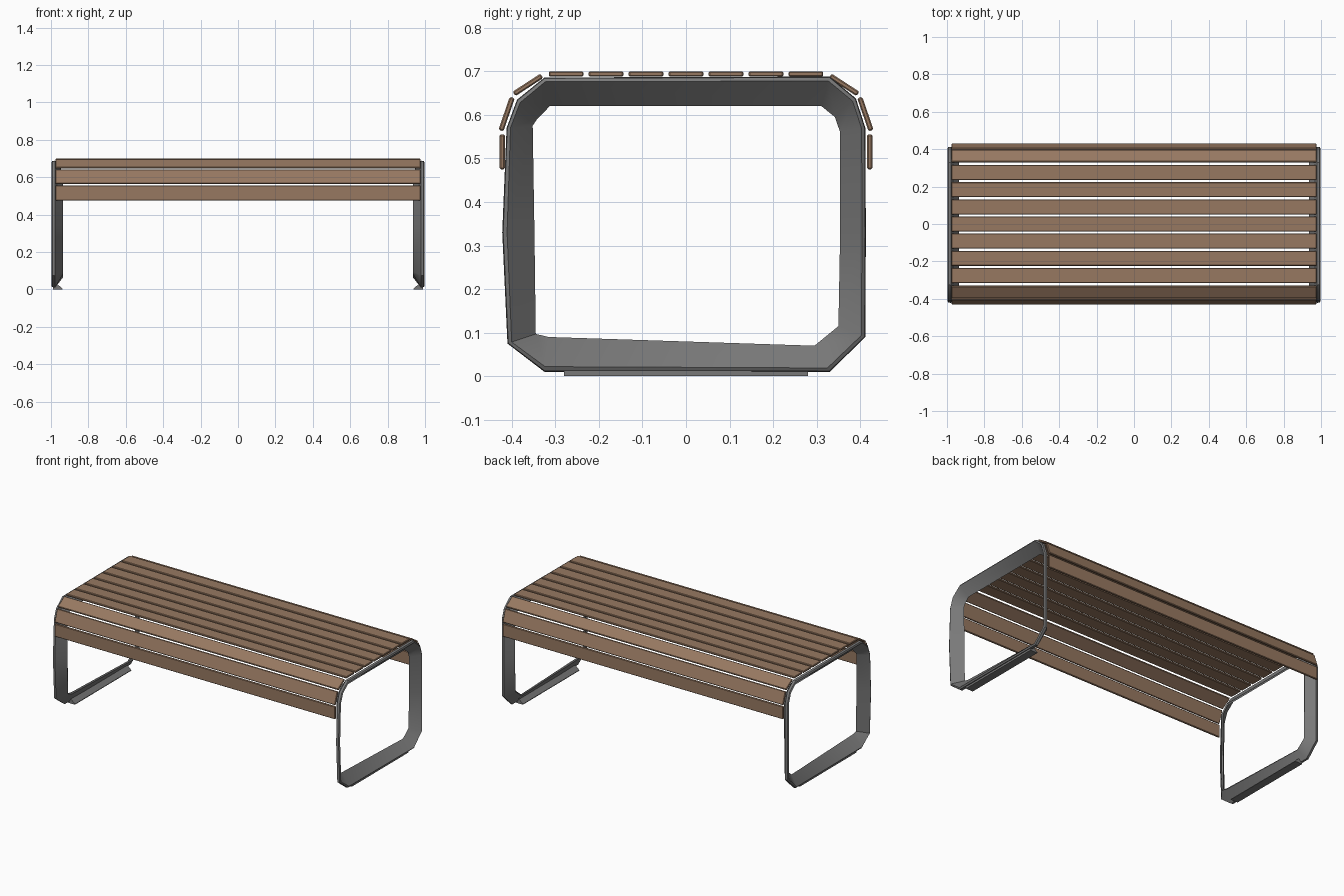
import bpy, bmesh, math
from mathutils import Matrix

if "Cube" in bpy.data.objects:
    bpy.data.objects.remove(bpy.data.objects["Cube"])


def material(name, rgb):
    m = bpy.data.materials.new(name)
    m.diffuse_color = (*rgb, 1.0)
    m.use_nodes = True
    m.node_tree.nodes["Principled BSDF"].inputs["Base Color"].default_value = m.diffuse_color
    return m


WOOD = material("brown_wood", (0.31, 0.19, 0.12))
METAL = material("grey_metal", (0.19, 0.19, 0.19))


def finish(name, bm, mat, smooth=None):
    bmesh.ops.recalc_face_normals(bm, faces=bm.faces)
    me = bpy.data.meshes.new(name)
    bm.to_mesh(me)
    bm.free()
    me.materials.append(mat)
    ob = bpy.data.objects.new(name, me)
    bpy.context.collection.objects.link(ob)
    if smooth:
        bpy.ops.object.select_all(action='DESELECT')
        bpy.context.view_layer.objects.active = ob
        ob.select_set(True)
        bpy.ops.object.shade_smooth_by_angle(angle=math.radians(smooth))
    return ob


# Wooden slats: a long board with softened edges, turned about x
def slat(name, y, z, angle=0.0, width=0.08):
    bm = bmesh.new()
    bmesh.ops.create_cube(bm, size=1.0, matrix=(
        Matrix.Translation((0, y, z))
        @ Matrix.Rotation(math.radians(angle), 4, 'X')
        @ Matrix.Diagonal((1.95, width, 0.012, 1))))
    ob = finish(name, bm, WOOD)
    bev = ob.modifiers.new("soft_edges", 'BEVEL')
    bev.width = 0.003
    bev.segments = 1


for i in range(7):
    slat(f"seat_slat_{i + 1}", (i - 3) * 0.0917, 0.694)
for side, label in ((-1, "front"), (1, "back")):
    slat(label + "_upper_corner_slat", side * 0.363, 0.669, -side * 33, 0.076)
    slat(label + "_lower_corner_slat", side * 0.412, 0.602, -side * 71)
    slat(label + "_apron_slat", side * 0.422, 0.515, 90)

# Outer rim and inner rim of each end frame, as matching (y, z) loops
OUTER = [(-0.325, 0.010), (-0.41, 0.075), (-0.422, 0.33), (-0.412, 0.57),
         (-0.388, 0.635), (-0.325, 0.686), (0.33, 0.688), (0.39, 0.638),
         (0.412, 0.57), (0.413, 0.33), (0.412, 0.09), (0.33, 0.010)]
INNER = [(-0.315, 0.090), (-0.345, 0.097), (-0.348, 0.33), (-0.352, 0.575),
         (-0.342, 0.59), (-0.312, 0.621), (0.31, 0.621), (0.342, 0.595),
         (0.354, 0.56), (0.354, 0.33), (0.350, 0.115), (0.295, 0.070)]
# Slanted band section: (x, blend from outer rim to inner rim)
SECTION = [(0.978, 0.0), (0.993, 0.03), (0.998, 0.15), (0.941, 1.0), (0.936, 0.88)]


def frame(name, side):
    bm = bmesh.new()
    rings = []
    for (oy, oz), (iy, iz) in zip(OUTER, INNER):
        rings.append([bm.verts.new((side * x, oy + (iy - oy) * t, oz + (iz - oz) * t))
                      for x, t in SECTION])
    n, k = len(rings), len(SECTION)
    for i in range(n):
        a, b = rings[i], rings[(i + 1) % n]
        for j in range(k):
            bm.faces.new((a[j], a[(j + 1) % k], b[(j + 1) % k], b[j]))
    finish(name, bm, METAL, 35)


# Wedge foot under each frame
def foot(name, side):
    bm = bmesh.new()
    profile = [(0.988, 0.0), (0.938, 0.0), (0.938, 0.004), (0.968, 0.030), (0.988, 0.014)]
    ends = [[bm.verts.new((side * x, y, z)) for x, z in profile] for y in (-0.28, 0.28)]
    k = len(profile)
    for e in ends:
        bm.faces.new(e)
    for j in range(k):
        bm.faces.new((ends[0][j], ends[0][(j + 1) % k], ends[1][(j + 1) % k], ends[1][j]))
    finish(name, bm, METAL)


for side, label in ((-1, "left"), (1, "right")):
    frame(label + "_frame", side)
    foot(label + "_foot", side)
